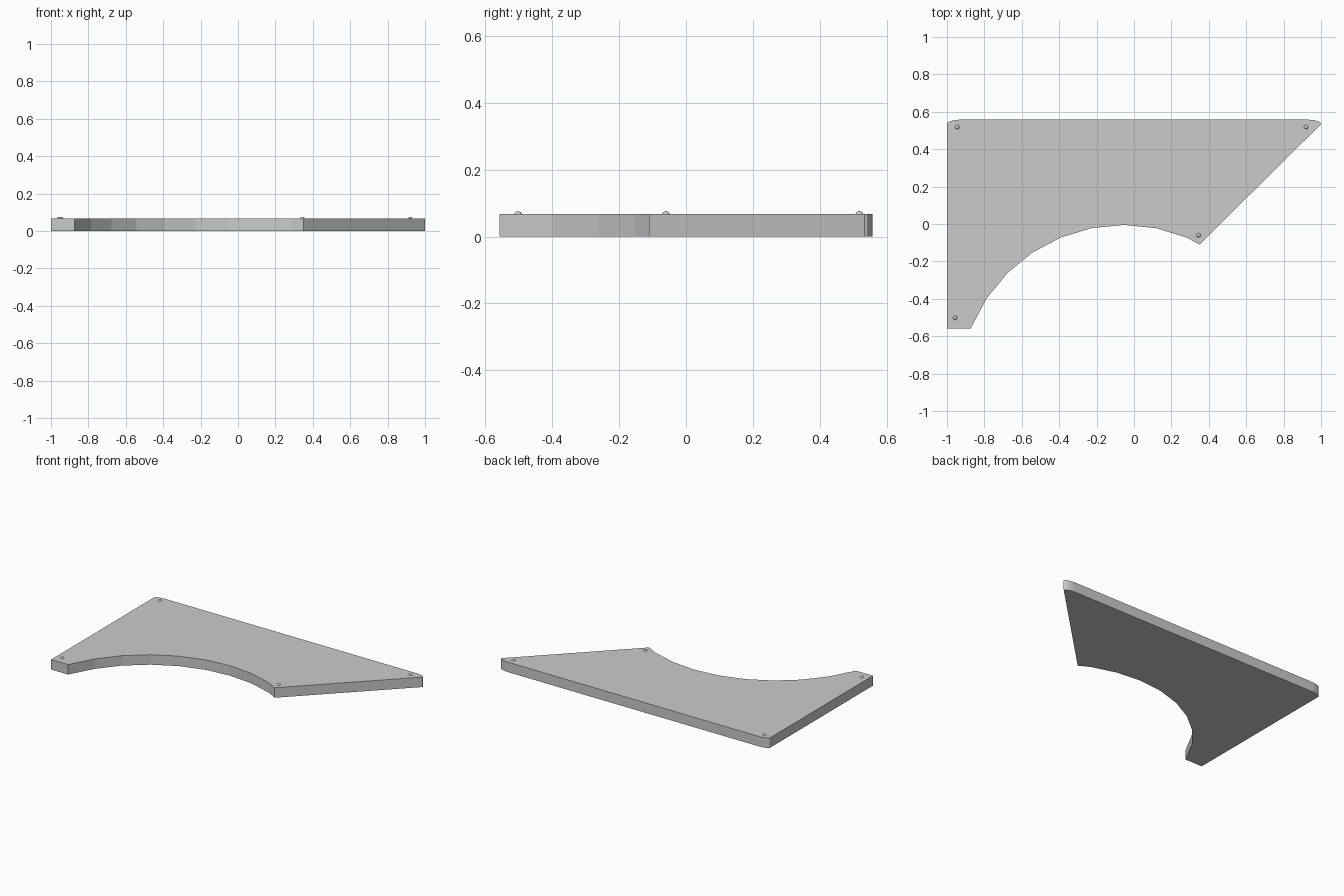
import bpy, bmesh, math

if "Cube" in bpy.data.objects:
    bpy.data.objects.remove(bpy.data.objects["Cube"])

THICK = 0.067

# Outline: scalloped lower edge is an arc of a 32-sided circle
CX, TOP, R = -0.055, -0.005, 0.88
outline = [(-1, -0.558), (-0.873, -0.558)]
for i in range(-6, 3):
    a = i * math.tau / 32
    outline.append((CX + R * math.sin(a), TOP - R * (1 - math.cos(a))))
outline.append((0.35, -0.11))

# Softly rounded back corners (flat quarter ellipses)
RX, RY, STEPS = 0.075, 0.024, 5
corner = [(1 - RX + RX * math.cos(t), 0.558 - RY + RY * math.sin(t))
          for t in (k * math.pi / 2 / STEPS for k in range(STEPS + 1))]
outline += corner
outline += [(-x, y) for x, y in reversed(corner)]

# Plate: extruded outline
bm = bmesh.new()
face = bm.faces.new([bm.verts.new((x, y, 0)) for x, y in outline])
ext = bmesh.ops.extrude_face_region(bm, geom=[face])
verts = [v for v in ext["geom"] if isinstance(v, bmesh.types.BMVert)]
bmesh.ops.translate(bm, verts=verts, vec=(0, 0, THICK))
bmesh.ops.recalc_face_normals(bm, faces=bm.faces[:])
mesh = bpy.data.meshes.new("plate")
bm.to_mesh(mesh)
bm.free()
bpy.context.collection.objects.link(bpy.data.objects.new("plate", mesh))

# Rivets: small domes at the four corners of the plate
for n, (x, y) in enumerate([(-0.945, 0.518), (0.92, 0.518),
                            (0.345, -0.06), (-0.957, -0.502)]):
    bpy.ops.mesh.primitive_uv_sphere_add(segments=12, ring_count=8, radius=0.012,
                                         location=(x, y, THICK - 0.003))
    rivet = bpy.context.object
    rivet.name = f"rivet_{n + 1}"
    bpy.ops.object.shade_smooth_by_angle()
